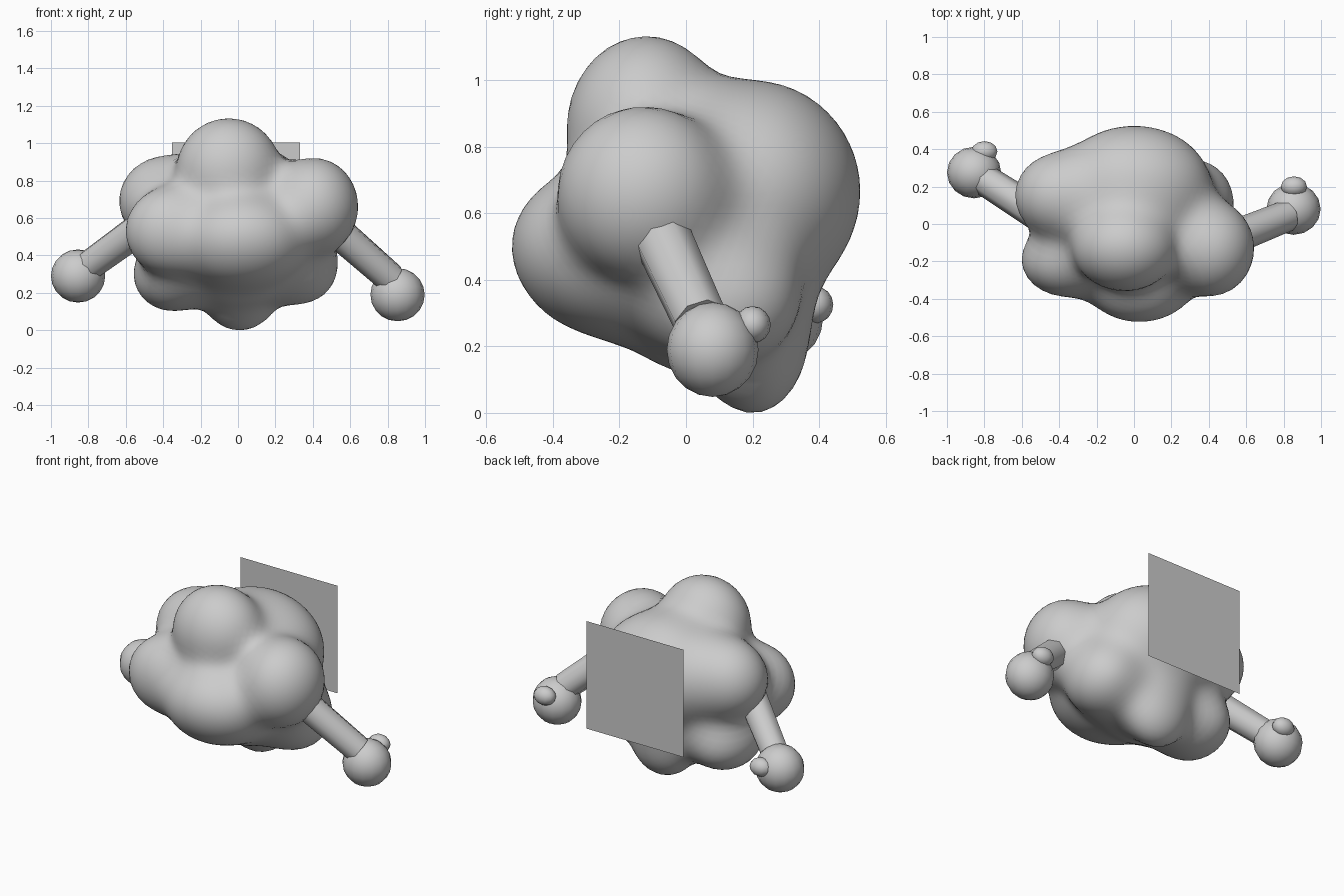
import bpy, bmesh
from mathutils import Vector

if "Cube" in bpy.data.objects:
    bpy.data.objects.remove(bpy.data.objects["Cube"])


def add_mesh(name, bm, smooth=True):
    me = bpy.data.meshes.new(name)
    bmesh.ops.recalc_face_normals(bm, faces=bm.faces[:])
    bm.to_mesh(me)
    bm.free()
    ob = bpy.data.objects.new(name, me)
    bpy.context.collection.objects.link(ob)
    for p in me.polygons:
        p.use_smooth = smooth
    return ob


# Puffy cloud body: an icosphere shrunk onto a soft blend of ellipsoids (centre, radii)
LUMPS = [
    ((0.0, 0.04, 0.52), (0.45, 0.34, 0.40)),      # core
    ((-0.05, -0.12, 0.86), (0.28, 0.24, 0.275)),  # top
    ((0.0, 0.20, 0.665), (0.41, 0.325, 0.335)),   # back
    ((0.01, 0.20, 0.24), (0.22, 0.17, 0.245)),    # bottom back
    ((0.405, -0.13, 0.66), (0.24, 0.26, 0.265)),  # right
    ((-0.38, 0.15, 0.69), (0.26, 0.235, 0.245)),  # left
    ((0.03, -0.26, 0.50), (0.32, 0.265, 0.235)),  # front
    ((0.02, -0.20, 0.43), (0.30, 0.22, 0.18)),    # front underside
    ((-0.36, -0.19, 0.53), (0.245, 0.20, 0.235)), # front left
    ((0.33, 0.11, 0.35), (0.205, 0.23, 0.21)),    # lower right
    ((-0.35, 0.10, 0.30), (0.21, 0.25, 0.20)),    # lower left
]
BLEND = 0.11


def distance(p):
    d = 10.0
    for (cx, cy, cz), (rx, ry, rz) in LUMPS:
        x, y, z = (p.x - cx) / rx, (p.y - cy) / ry, (p.z - cz) / rz
        k0 = (x * x + y * y + z * z) ** 0.5
        k1 = ((x / rx) ** 2 + (y / ry) ** 2 + (z / rz) ** 2) ** 0.5 + 1e-9
        e = k0 * (k0 - 1) / k1
        h = max(BLEND - abs(d - e), 0.0) / BLEND
        d = min(d, e) - h * h * BLEND * 0.25
    return d


bm = bmesh.new()
bmesh.ops.create_icosphere(bm, subdivisions=5, radius=1)
centre = Vector((0, 0, 0.52))
for v in bm.verts:
    ray, t = v.co.normalized(), 0.95
    for _ in range(40):
        d = distance(centre + ray * t)
        if d < 0.001 or t < 0.1:
            break
        t -= d * 0.8
    v.co = centre + ray * t
for _ in range(2):
    bmesh.ops.smooth_vert(bm, verts=bm.verts[:], factor=0.4,
                          use_axis_x=True, use_axis_y=True, use_axis_z=True)
add_mesh("cloud_body", bm)


def ball(name, loc, radii, seg=16, rings=10):
    b = bmesh.new()
    bmesh.ops.create_uvsphere(b, u_segments=seg, v_segments=rings, radius=1)
    for v in b.verts:
        v.co = Vector(loc) + Vector([v.co[i] * radii[i] for i in range(3)])
    return add_mesh(name, b)


def arm(name, start, end, r1, r2, sides=8):
    a, c = Vector(start), Vector(end)
    b = bmesh.new()
    bmesh.ops.create_cone(b, cap_ends=True, segments=sides, radius1=r1, radius2=r2,
                          depth=(c - a).length)
    rot = (c - a).to_track_quat('Z', 'Y')
    for v in b.verts:
        v.co = rot @ v.co + (a + c) / 2
    ob = add_mesh(name, b)
    bpy.ops.object.select_all(action='DESELECT')
    ob.select_set(True)
    bpy.context.view_layer.objects.active = ob
    bpy.ops.object.shade_smooth_by_angle(angle=0.9)


# Arms, hands and thumbs
for side, start, wrist, hand, thumb in (
    ("right", (0.46, -0.10, 0.59), (0.82, 0.045, 0.275), (0.853, 0.08, 0.19), (0.855, 0.20, 0.265)),
    ("left", (-0.46, 0.02, 0.59), (-0.805, 0.24, 0.34), (-0.855, 0.275, 0.29), (-0.80, 0.388, 0.325)),
):
    arm(side + "_arm", start, wrist, 0.092, 0.084)
    ball(side + "_hand", hand, (0.145, 0.138, 0.142))
    ball(side + "_thumb", thumb, (0.07, 0.055, 0.056), 12, 8)

# Flat square panel behind the body
bm = bmesh.new()
x0, x1, z0, z1, y = -0.353, 0.332, 0.32, 1.005, 0.527
bm.faces.new([bm.verts.new(c) for c in ((x0, y, z0), (x0, y, z1), (x1, y, z1), (x1, y, z0))])
add_mesh("back_panel", bm, smooth=False)
